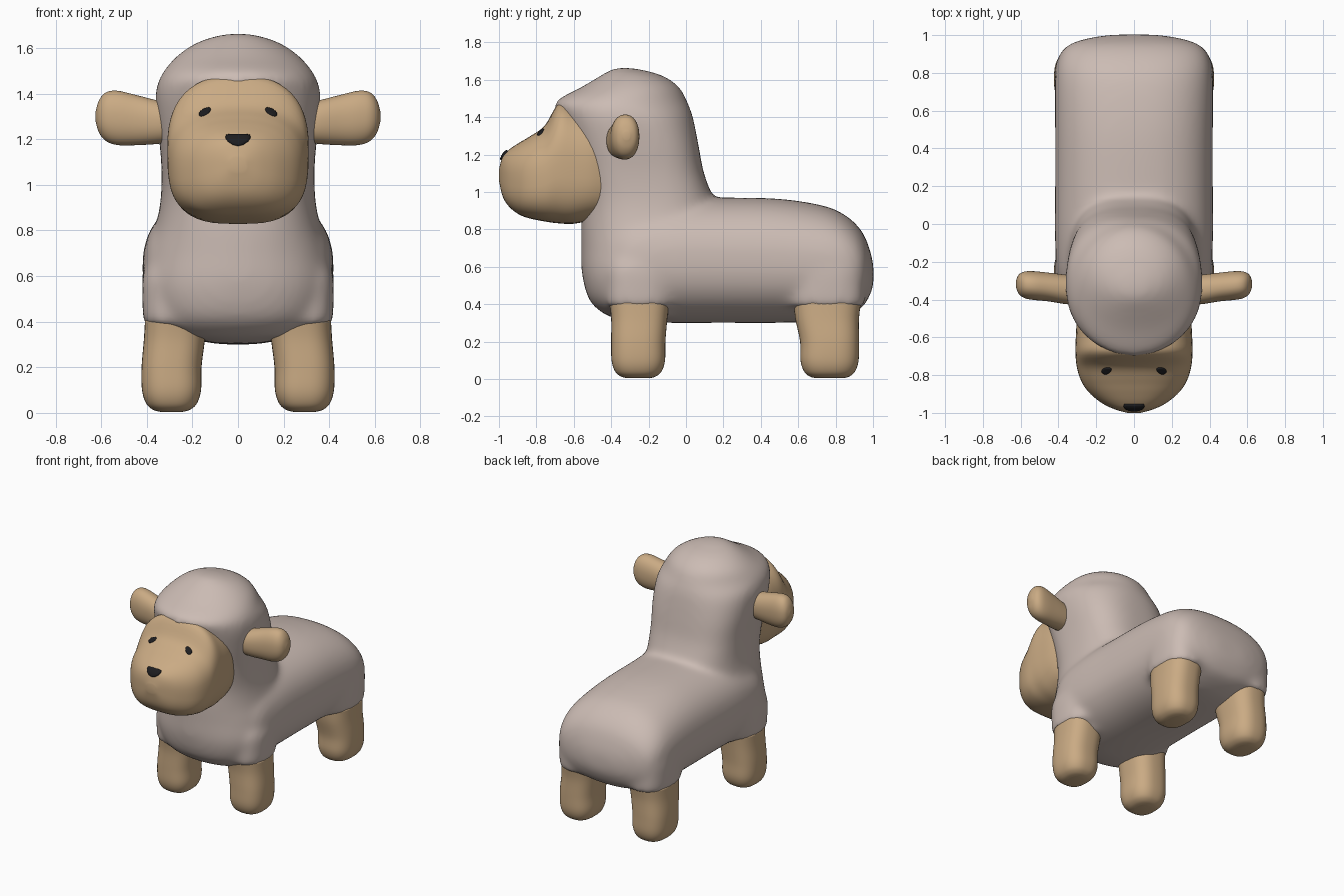
import bpy, bmesh, math
from mathutils import Vector
from mathutils.bvhtree import BVHTree

if "Cube" in bpy.data.objects:
    bpy.data.objects.remove(bpy.data.objects["Cube"])


def material(name, rgb):
    m = bpy.data.materials.new(name)
    m.diffuse_color = (*rgb, 1)
    m.use_nodes = True
    m.node_tree.nodes["Principled BSDF"].inputs["Base Color"].default_value = m.diffuse_color
    return m


WOOL = material("wool grey", (0.60, 0.50, 0.455))
TAN = material("tan skin", (0.59, 0.405, 0.23))
BLACK = material("black", (0.012, 0.012, 0.014))


def spline(rows, steps=5):
    """Catmull-Rom interpolation through the section rows."""
    out = []
    for i in range(len(rows) - 1):
        a, b, c, d = rows[max(i - 1, 0)], rows[i], rows[i + 1], rows[min(i + 2, len(rows) - 1)]
        for s in range(steps):
            t = s / steps
            out.append([0.5 * (2 * q + (r - p) * t + (2 * p - 5 * q + 4 * r - w) * t * t
                               + (3 * q - p - 3 * r + w) * t ** 3)
                        for p, q, r, w in zip(a, b, c, d)])
    return out + [list(rows[-1])]


def loft(bm, rows, axis, flip=1, low_exp=None, n=56):
    """Skin of superellipse sections: (t, u0, u1, v0, v1, exponent) along an axis."""
    rings = []
    for t, u0, u1, v0, v1, e in spline(rows):
        ring = []
        for k in range(n):
            a = 2 * math.pi * k / n
            c, s = math.cos(a), math.sin(a)
            ex = low_exp if (low_exp and s < 0) else e
            u = (u0 + u1) / 2 + (u1 - u0) / 2 * math.copysign(abs(c) ** (2 / ex), c)
            v = (v0 + v1) / 2 + (v1 - v0) / 2 * math.copysign(abs(s) ** (2 / ex), s)
            p = {"x": (t, u, v), "y": (u, t, v), "z": (u, v, t)}[axis]
            ring.append(bm.verts.new((p[0] * flip, p[1], p[2])))
        rings.append(ring)
    faces = [bm.faces.new(rings[0]), bm.faces.new(rings[-1])]
    for r0, r1 in zip(rings, rings[1:]):
        for k in range(n):
            j = (k + 1) % n
            faces.append(bm.faces.new((r0[k], r0[j], r1[j], r1[k])))
    bmesh.ops.recalc_face_normals(bm, faces=faces)


def finish(bm, name, mat):
    me = bpy.data.meshes.new(name)
    bm.to_mesh(me)
    bm.free()
    me.materials.append(mat)
    for p in me.polygons:
        p.use_smooth = True
    ob = bpy.data.objects.new(name, me)
    bpy.context.collection.objects.link(ob)
    return ob


# wool: barrel body, neck with hood, and four hips fused together
bm = bmesh.new()
barrel = [(-0.54, 0.14, 0.48, 0.70), (-0.49, 0.25, 0.40, 0.80), (-0.42, 0.33, 0.34, 0.88),
          (-0.30, 0.40, 0.31, 0.94), (-0.10, 0.418, 0.30, 0.97), (0.20, 0.418, 0.30, 0.97),
          (0.50, 0.418, 0.30, 0.963), (0.74, 0.418, 0.31, 0.925), (0.86, 0.405, 0.34, 0.87),
          (0.94, 0.36, 0.38, 0.79), (0.98, 0.26, 0.44, 0.70), (1.003, 0.12, 0.50, 0.61)]
loft(bm, [(y, -w, w, b, t, 2.4) for y, w, b, t in barrel], "y", low_exp=2.4)
neck = [(0.33, 0.28, -0.41, 0.0, 2.3), (0.41, 0.36, -0.51, 0.05, 2.3), (0.55, 0.41, -0.555, 0.1, 2.2),
        (0.70, 0.395, -0.56, 0.15, 2.2), (0.82, 0.36, -0.56, 0.18, 2.4),
        (0.95, 0.338, -0.555, 0.15, 2.6), (1.10, 0.337, -0.57, 0.096, 2.8),
        (1.25, 0.352, -0.61, 0.067, 2.7), (1.40, 0.362, -0.67, 0.037, 2.3),
        (1.48, 0.338, -0.70, 0.008, 2), (1.56, 0.275, -0.56, -0.035, 2),
        (1.62, 0.19, -0.46, -0.12, 2), (1.65, 0.11, -0.41, -0.22, 2), (1.664, 0.04, -0.37, -0.30, 2)]
loft(bm, [(z, -w, w, f, b, e) for z, w, f, b, e in neck], "z")
for side in (-1, 1):
    for y0, y1 in ((-0.43, -0.07), (0.55, 0.955)):
        loft(bm, [(0.38, 0.13, 0.415, y0, y1, 2.6), (0.5, 0.13, 0.42, y0, y1, 2.6),
                  (0.6, 0.13, 0.418, y0, y1, 2.6), (0.68, 0.15, 0.38, y0 + 0.04, y1 - 0.04, 2.4)],
             "z", side)
wool = finish(bm, "wool_coat", WOOL)
rm = wool.modifiers.new("fuse", "REMESH")
rm.mode = "VOXEL"
rm.voxel_size = 0.018
rm.use_smooth_shade = True
sm = wool.modifiers.new("soften", "SMOOTH")
sm.factor = 0.5
sm.iterations = 24
bpy.context.view_layer.update()
fused = bpy.data.meshes.new_from_object(wool.evaluated_get(bpy.context.evaluated_depsgraph_get()))
wool.modifiers.clear()
wool.data = fused
if not fused.materials:
    fused.materials.append(WOOL)
for p in fused.polygons:
    p.use_smooth = True
    p.material_index = 0

# face with sloping muzzle
bm = bmesh.new()
muzzle = [(-0.40, 0.27, 0.87, 1.40), (-0.50, 0.30, 0.85, 1.435), (-0.60, 0.308, 0.83, 1.465),
          (-0.68, 0.31, 0.832, 1.473), (-0.755, 0.303, 0.842, 1.355), (-0.83, 0.28, 0.857, 1.30),
          (-0.89, 0.24, 0.878, 1.264), (-0.945, 0.175, 0.92, 1.227), (-0.98, 0.105, 0.975, 1.19),
          (-1.0, 0.035, 1.06, 1.12)]
loft(bm, [(y, -w, w, b, t, 2.5) for y, w, b, t in muzzle], "y", low_exp=3)
face_tree = BVHTree.FromBMesh(bm)
finish(bm, "face", TAN)


def face_patch(name, outline, lift):
    """Thin plate laid over the face inside an (x, z) outline."""
    bm = bmesh.new()
    n = len(outline)
    cx, cz = sum(p[0] for p in outline) / n, sum(p[1] for p in outline) / n

    def vert(x, z, h):
        loc, nor, _, _ = face_tree.ray_cast(Vector((x, -3, z)), Vector((0, 1, 0)))
        if nor.y > 0:
            nor = -nor
        return bm.verts.new(loc + nor * h)

    mid = vert(cx, cz, lift)
    rings = [[vert(cx + (x - cx) * f, cz + (z - cz) * f, h) for x, z in outline]
             for f, h in ((0.4, lift), (0.75, lift * 0.95), (0.95, lift * 0.7), (1, -0.006))]
    for k in range(n):
        j = (k + 1) % n
        bm.faces.new((mid, rings[0][k], rings[0][j]))
        for r0, r1 in zip(rings, rings[1:]):
            bm.faces.new((r0[k], r1[k], r1[j], r0[j]))
    bmesh.ops.recalc_face_normals(bm, faces=bm.faces)
    if sum(f.normal.y for f in bm.faces) > 0:
        bmesh.ops.reverse_faces(bm, faces=bm.faces)
    finish(bm, name, BLACK)


# eyes: slanted ovals, inner ends higher
for side, label in ((-1, "left"), (1, "right")):
    pts = []
    for k in range(20):
        a = 2 * math.pi * k / 20
        u, v = 0.03 * math.cos(a), 0.013 * math.sin(a)
        pts.append((side * (0.145 + u * 0.86 + v * 0.5), 1.319 - u * 0.5 + v * 0.86))
    face_patch("eye_" + label, pts, 0.008)

# nose: rounded triangle
nose = [(0, 1.22), (0.035, 1.22), (0.053, 1.217), (0.057, 1.206), (0.046, 1.19),
        (0.024, 1.175), (0, 1.169)]
face_patch("nose", nose + [(-x, z) for x, z in nose[-2:0:-1]], 0.009)

# ears and legs, mirrored
ear = [(0.28, -0.42, -0.28, 1.19, 1.36, 2.2), (0.35, -0.425, -0.27, 1.18, 1.37, 2.2),
       (0.45, -0.41, -0.258, 1.174, 1.395, 2.2), (0.53, -0.402, -0.25, 1.175, 1.413, 2.2),
       (0.58, -0.392, -0.252, 1.193, 1.405, 2.2), (0.61, -0.37, -0.268, 1.23, 1.37, 2.2),
       (0.625, -0.335, -0.30, 1.28, 1.32, 2.2)]
for side, label in ((-1, "left"), (1, "right")):
    bm = bmesh.new()
    loft(bm, ear, "x", side)
    finish(bm, "ear_" + label, TAN)
    for part, y0, y1, s0, s1 in (("front_leg_", -0.40, -0.11, -0.41, -0.09),
                                 ("back_leg_", 0.61, 0.925, 0.575, 0.935)):
        rows = [(z, 0.16 + d, 0.423 - d, y0 + d, y1 - d, 2.6)
                for z, d in ((0.004, 0.085), (0.014, 0.05), (0.042, 0.02), (0.10, 0.002), (0.2, 0))]
        rows += [(0.32, 0.145, 0.413, s0 + 0.01, s1 - 0.01, 2.6), (0.405, 0.135, 0.408, s0, s1, 2.6)]
        bm = bmesh.new()
        loft(bm, rows, "z", side)
        finish(bm, part + label, TAN)
